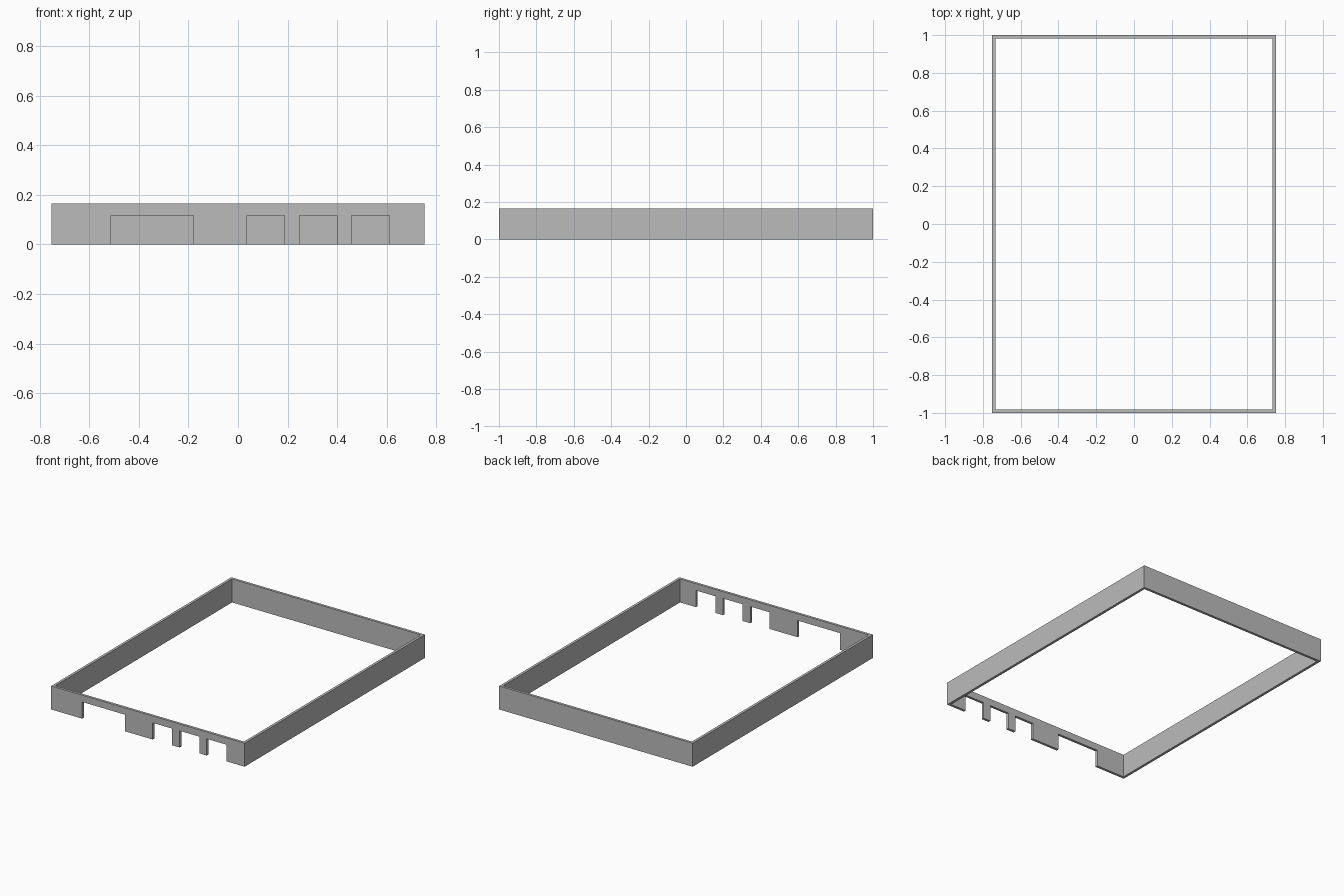
import bpy

cube = bpy.data.objects.get("Cube")
if cube:
    bpy.data.objects.remove(cube, do_unlink=True)

HALF_X, HALF_Y, HEIGHT = 0.752, 1.0, 0.165
WALL = 0.018
PORT_TOP = 0.117
PORTS = [(-0.511, -0.18), (0.037, 0.187), (0.247, 0.40), (0.457, 0.61)]

# Plain grey plastic
grey = bpy.data.materials.new("grey_plastic")
grey.use_nodes = True
colour = (0.5, 0.5, 0.5, 1)
grey.diffuse_color = colour
bsdf = grey.node_tree.nodes["Principled BSDF"]
bsdf.inputs["Base Color"].default_value = colour


def box(name, low, high):
    """Add a box spanning two opposite corners."""
    centre = [(a + b) / 2 for a, b in zip(low, high)]
    bpy.ops.mesh.primitive_cube_add(size=1, location=centre)
    obj = bpy.context.object
    obj.name = name
    obj.scale = [b - a for a, b in zip(low, high)]
    bpy.ops.object.transform_apply(location=True, rotation=False, scale=True)
    obj.data.materials.append(grey)
    return obj


def cut(target, cutter):
    """Subtract the cutter from the target, then discard it."""
    cutter.hide_render = True
    mod = target.modifiers.new("cut", "BOOLEAN")
    mod.operation = "DIFFERENCE"
    mod.solver = "EXACT"
    mod.object = cutter
    bpy.context.view_layer.objects.active = target
    bpy.ops.object.modifier_apply(modifier=mod.name)
    bpy.data.objects.remove(cutter, do_unlink=True)


# Thin rectangular frame, open at top and bottom
frame = box("case_frame", (-HALF_X, -HALF_Y, 0), (HALF_X, HALF_Y, HEIGHT))
inner_x, inner_y = HALF_X - WALL, HALF_Y - WALL
cut(frame, box("interior_cutter", (-inner_x, -inner_y, -1), (inner_x, inner_y, 1)))

# Port openings through the lower edge of the front wall
for left, right in PORTS:
    cut(frame, box("port_cutter", (left, -HALF_Y - 0.1, -1),
                   (right, -HALF_Y + 0.1, PORT_TOP)))
